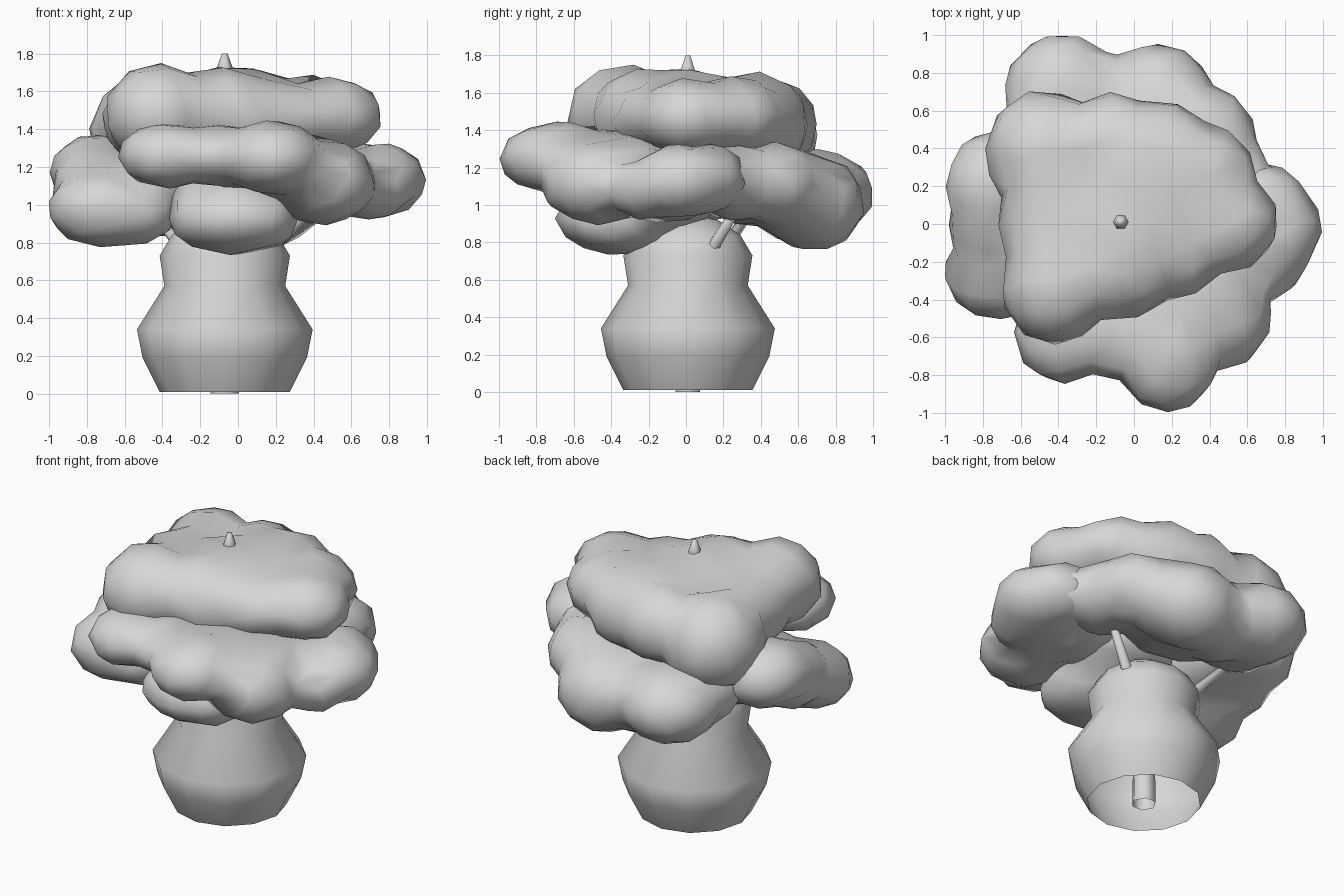
import bpy, bmesh, math
from mathutils import Matrix, Vector

grey = bpy.data.materials.new("plain_grey")
grey.diffuse_color = (0.68, 0.68, 0.68, 1)


def add_object(name, bm):
    me = bpy.data.meshes.new(name)
    bm.to_mesh(me)
    bm.free()
    me.materials.append(grey)
    ob = bpy.data.objects.new(name, me)
    bpy.context.scene.collection.objects.link(ob)
    for p in me.polygons:
        p.use_smooth = True
    return ob


def clump(name, lobes, faces):
    """Fuse ellipsoid lobes into one low-poly rounded leaf clump."""
    bm = bmesh.new()
    for x, y, z, rx, ry, rz in lobes:
        m = Matrix.Translation((x, y, z)) @ Matrix.Diagonal((rx * 1.03, ry * 1.03, rz * 1.03, 1))
        bmesh.ops.create_icosphere(bm, subdivisions=3, radius=1, matrix=m)
    ob = add_object(name, bm)
    r = ob.modifiers.new("fuse", 'REMESH')
    r.mode = 'VOXEL'
    r.voxel_size = 0.03
    s = ob.modifiers.new("soften", 'SMOOTH')
    s.factor = 0.5
    s.iterations = 8
    bpy.context.view_layer.update()
    dg = bpy.context.evaluated_depsgraph_get()
    count = sum(len(p.vertices) - 2 for p in ob.evaluated_get(dg).data.polygons)
    d = ob.modifiers.new("simplify", 'DECIMATE')
    d.ratio = min(1, faces / max(count, 1))
    bpy.context.view_layer.update()
    dg = bpy.context.evaluated_depsgraph_get()
    me = bpy.data.meshes.new_from_object(ob.evaluated_get(dg))
    ob.modifiers.clear()
    ob.data = me
    me.name = name
    if not me.materials:
        me.materials.append(grey)
    for p in me.polygons:
        p.use_smooth = True
        p.material_index = 0
    return ob


def tube(name, path, sides=6, cap=False):
    """Tapered tube through (point, radius) stations."""
    bm = bmesh.new()
    axis = (Vector(path[-1][0]) - Vector(path[0][0])).normalized()
    rot = axis.to_track_quat('Z', 'Y')
    rings = []
    for p, r in path:
        rings.append([bm.verts.new(Vector(p) + rot @ Vector(
            (r * math.cos(2 * math.pi * i / sides), r * math.sin(2 * math.pi * i / sides), 0)))
            for i in range(sides)])
    for a, b in zip(rings, rings[1:]):
        for i in range(sides):
            j = (i + 1) % sides
            bm.faces.new((a[i], a[j], b[j], b[i]))
    if cap:
        bm.faces.new(rings[-1])
    return add_object(name, bm)


# Hollow bulbous trunk, open at the bottom
C = (-0.07, 0.01)
profile = [(0.345, 0.01), (0.435, 0.19), (0.465, 0.34), (0.32, 0.57),
           (0.345, 0.73), (0.28, 0.84), (0.16, 0.92), (0.03, 0.95)]
tube("trunk", [((C[0], C[1], z), r) for r, z in profile], 12, True)

# Inner stem poking out of the crown, and side branches
tube("inner_stem", [((C[0], C[1], 0.0), 0.075), ((C[0], C[1], 0.9), 0.06),
                    ((C[0], C[1], 1.73), 0.04), ((C[0], C[1], 1.8), 0.015)], 6, True)
tube("branch_right", [((C[0], C[1], 0.55), 0.045), ((0.40, 0.27, 0.98), 0.025)], 6, True)
tube("branch_left", [((C[0], C[1], 0.5), 0.045), ((-0.45, 0.34, 0.96), 0.025)], 6, True)

# Leaf clumps: lobes are (x, y, z, rx, ry, rz)
clump("crown_leaves", [
    (-0.42, -0.33, 1.48, .28, .30, .26), (-0.47, 0.38, 1.38, .31, .32, .30),
    (0.48, 0.01, 1.47, .28, .26, .20), (0.10, 0.36, 1.44, .32, .29, .26),
    (-0.05, 0.0, 1.44, .45, .42, .28), (-0.10, -0.22, 1.46, .34, .28, .26),
    (-0.12, 0.43, 1.43, .25, .26, .25), (-0.45, 0.03, 1.45, .26, .32, .24),
    (0.34, 0.24, 1.47, .30, .29, .21), (0.18, -0.12, 1.46, .32, .27, .20)], 340)

clump("front_right_leaves", [
    (-0.38, -0.57, 1.26, .25, .27, .17), (-0.10, -0.55, 1.26, .32, .26, .16),
    (0.18, -0.68, 1.25, .27, .31, .19), (0.45, -0.48, 1.12, .27, .29, .22),
    (0.10, -0.40, 1.24, .42, .30, .16), (0.32, -0.35, 1.17, .32, .32, .20),
    (0.42, -0.10, 1.11, .30, .33, .20), (0.76, -0.03, 1.13, .23, .25, .19),
    (0.66, 0.12, 1.14, .25, .20, .18), (0.70, -0.20, 1.08, .20, .20, .16)], 340)

clump("front_lower_leaves", [
    (-0.02, -0.35, 0.93, .33, .34, .19), (-0.18, -0.38, 0.93, .18, .26, .16),
    (0.13, -0.38, 0.93, .18, .28, .17), (-0.02, -0.25, 1.02, .33, .28, .18),
    (0.05, -0.08, 1.05, .35, .28, .16)], 160)

clump("left_leaves", [
    (-0.75, 0.20, 1.17, .24, .28, .20), (-0.72, -0.26, 0.98, .28, .24, .20),
    (-0.55, -0.26, 0.96, .22, .21, .17), (-0.78, 0.0, 1.09, .20, .25, .20),
    (-0.50, -0.02, 1.09, .28, .32, .19), (-0.52, 0.22, 1.12, .25, .25, .18)], 220)

clump("back_leaves", [
    (-0.38, 0.70, 1.06, .30, .30, .23), (0.12, 0.68, 1.01, .29, .27, .25),
    (-0.15, 0.62, 1.03, .27, .28, .23), (0.39, 0.45, 1.12, .25, .27, .21),
    (0.22, 0.57, 1.06, .25, .25, .24), (-0.42, 0.48, 1.09, .27, .27, .20),
    (0.0, 0.38, 1.09, .40, .30, .20), (0.46, 0.26, 1.12, .25, .25, .20),
    (0.66, 0.10, 1.14, .25, .20, .17)], 340)
